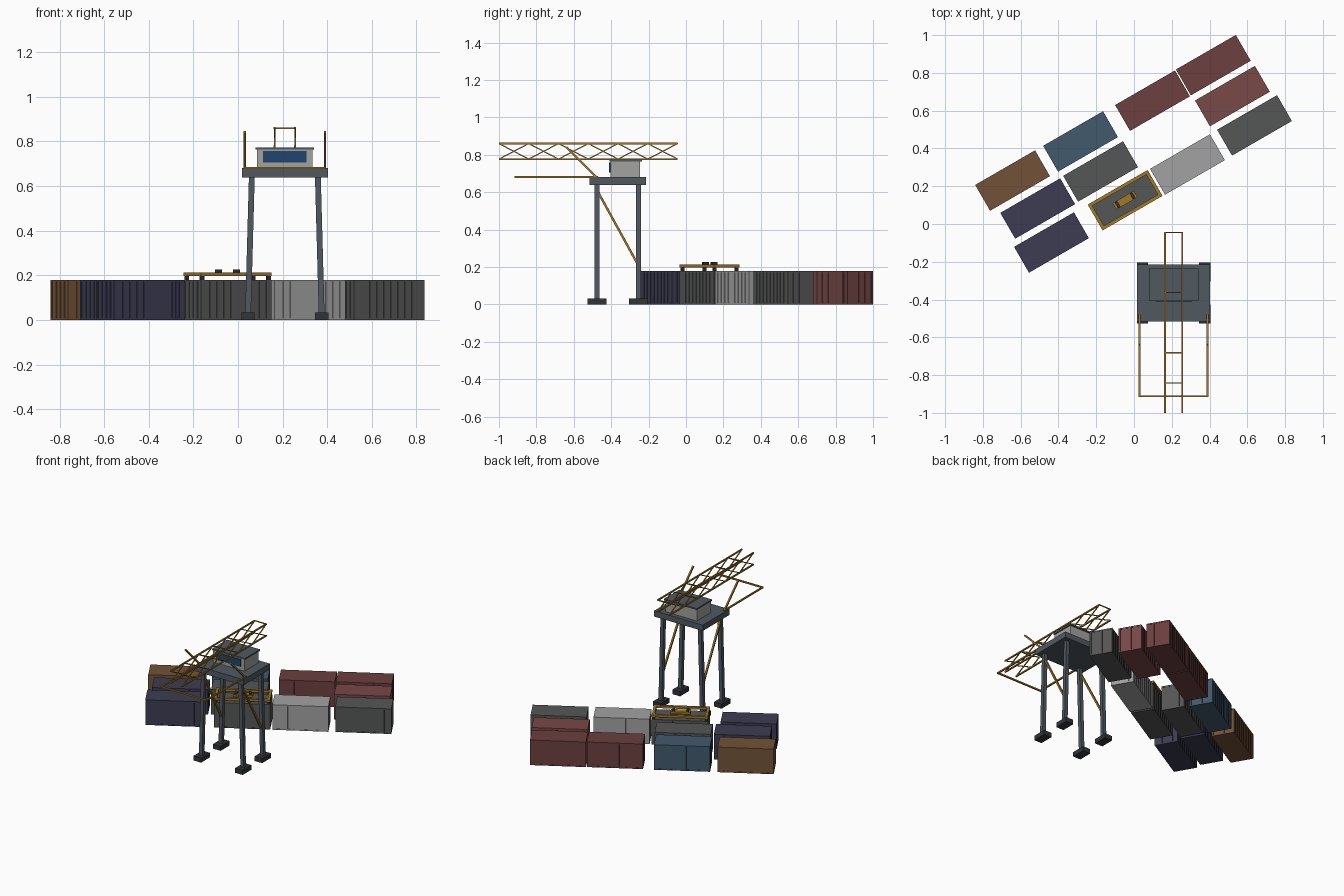
import bpy, bmesh, math
from mathutils import Vector, Matrix

if "Cube" in bpy.data.objects:
    bpy.data.objects.remove(bpy.data.objects["Cube"])

def mat(name, r, g, b):
    m = bpy.data.materials.new(name)
    m.diffuse_color = (r, g, b, 1)
    m.use_nodes = True
    m.node_tree.nodes["Principled BSDF"].inputs["Base Color"].default_value = m.diffuse_color
    return m

GOLD = mat("gold", .36, .19, .02)
STEEL = mat("steel", .08, .10, .12)
DARK = mat("dark", .03, .035, .04)
CABIN = mat("cabin", .36, .36, .34)
GLASS = mat("glass", .015, .06, .16)
RED = mat("dark_red", .15, .05, .05)
RED2 = mat("red", .19, .065, .065)
NAVY = mat("navy", .045, .045, .085)
BLUE = mat("blue", .055, .10, .155)
BROWN = mat("brown", .17, .085, .038)
GREY = mat("grey", .09, .092, .094)
LIGHT = mat("light_grey", .36, .36, .37)

def add_box(bm, c, s):
    m = Matrix.Translation(c) @ Matrix.Diagonal((*s, 1))
    bmesh.ops.create_cube(bm, size=1, matrix=m)

def add_beam(bm, a, b, w):
    # square bar between two points
    a, b = Vector(a), Vector(b)
    d = b - a
    rot = d.to_track_quat('Z', 'Y').to_matrix().to_4x4()
    m = Matrix.Translation((a + b) / 2) @ rot @ Matrix.Diagonal((w, w, d.length, 1))
    bmesh.ops.create_cube(bm, size=1, matrix=m)

def finish(bm, name, material, loc=(0, 0, 0), rz=0):
    me = bpy.data.meshes.new(name)
    bm.to_mesh(me)
    bm.free()
    me.materials.append(material)
    ob = bpy.data.objects.new(name, me)
    ob.location = loc
    ob.rotation_euler.z = rz
    bpy.context.collection.objects.link(ob)
    return ob

def boxes(name, material, parts, loc=(0, 0, 0), rz=0):
    bm = bmesh.new()
    for c, s in parts:
        add_box(bm, c, s)
    return finish(bm, name, material, loc, rz)

def beams(name, material, parts, w):
    bm = bmesh.new()
    for a, b in parts:
        add_beam(bm, a, b, w)
    return finish(bm, name, material)

# containers: ribbed boxes turned 30 degrees
L, W, H, ANG = .366, .158, .18, math.radians(30)

def container(name, material, x, y):
    r = .003
    parts = [((0, 0, H / 2), (L - 2 * r, W - 2 * r, H))]
    for s in (-1, 1):
        for i in range(10):      # long side ribs
            parts.append((((i - 4.5) * .0365, s * (W / 2 - r), H / 2), (.018, 2 * r, H - .012)))
        for t in (-1, 1):        # corner posts
            parts.append(((s * (L / 2 - .006), t * (W / 2 - .006), H / 2), (.012, .012, H)))
        for i in (-1, 0, 1):     # end ribs
            parts.append(((s * (L / 2 - r), i * .036, H / 2), (2 * r, .018, H - .012)))
        for z in (.004, H - .004):   # edge rails
            parts.append(((0, s * (W / 2 - r), z), (L, 2 * r, .008)))
            parts.append(((s * (L / 2 - r), 0, z), (2 * r, W, .008)))
    boxes(name, material, parts, (x, y, 0), ANG)

for i, (m, x, y) in enumerate([
        (BROWN, -.643, .23), (BLUE, -.283, .437), (RED, .098, .653), (RED, .42, .841),
        (NAVY, -.51, .082), (GREY, -.177, .278), (RED2, .521, .677),
        (NAVY, -.437, -.098), (GREY, -.047, .126), (LIGHT, .283, .315), (GREY, .638, .522)]):
    container(f"container_{i + 1}", m, x, y)

# lifting spreader lying on one container
SP = (-.047, .126, 0)
frame = [((0, 0, .205), (.13, .04, .016))]
for s in (-1, 1):
    frame.append(((0, s * .07, .205), (.366, .018, .016)))
    frame.append(((s * .174, 0, .205), (.018, .158, .016)))
boxes("spreader_frame", GOLD, frame, SP, ANG)
boxes("spreader_locks", DARK, [((sx * .172, sy * .068, .19), (.016, .016, .022))
                               for sx in (-1, 1) for sy in (-1, 1)], SP, ANG)
boxes("spreader_pulleys", DARK, [((s * .046, 0, .219), (.016, .034, .014)) for s in (-1, 1)], SP, ANG)

# crane legs, feet and platform
CX, CY = .21, -.365
for sx in (-1, 1):
    for sy in (-1, 1):
        side = ("left" if sx < 0 else "right") + ("_front" if sy < 0 else "_back")
        y = CY + sy * .111
        boxes("foot_" + side, DARK, [((CX + sx * .165, y, .0165), (.06, .1, .033))])
        beams("leg_" + side, STEEL, [((CX + sx * .165, y, .025), (CX + sx * .148, y, .645))], .026)
boxes("platform", STEEL, [((CX, CY, .659), (.386, .3, .042))])

# operator cabin
boxes("cabin", CABIN, [((CX, -.325, .722), (.25, .16, .086))])
boxes("cabin_roof", STEEL, [((CX, -.322, .769), (.262, .172, .01))])
boxes("cabin_window", GLASS, [((CX, -.407, .732), (.194, .008, .052))])

# leg braces, inclined masts and front gantry frame
brace, mast, rail = [], [], []
for s in (-1, 1):
    brace.append(((CX + s * .152, -.478, .615), (CX + s * .16, -.25, .2)))
    mast.append(((CX + s * .18, -.478, .68), (CX + s * .18, -.64, .842)))
    rail.append(((CX + s * .18, -.47, .681), (CX + s * .18, -.917, .681)))
rail.append(((CX - .185, -.912, .681), (CX + .185, -.912, .681)))
beams("leg_braces", GOLD, brace, .012)
beams("masts", GOLD, mast, .011)
beams("front_frame", GOLD, rail, .01)

# lattice boom
Y0, Y1, N = -1.0, -.045, 6
Z0, Z1 = .777, .86
ys = [Y0 + (Y1 - Y0) * i / N for i in range(N + 1)]
chords, lattice = [], []
for x in (CX - .046, CX + .046):
    chords += [((x, Y0, z), (x, Y1, z)) for z in (Z0, Z1)]
    for a, b in zip(ys, ys[1:]):
        lattice += [((x, a, Z0), (x, b, Z1)), ((x, a, Z1), (x, b, Z0))]
for i in (1, 2, 4, 6):
    lattice.append(((CX - .046, ys[i], Z1), (CX + .046, ys[i], Z1)))
beams("boom_chords", GOLD, chords, .009)
beams("boom_lattice", GOLD, lattice, .006)
